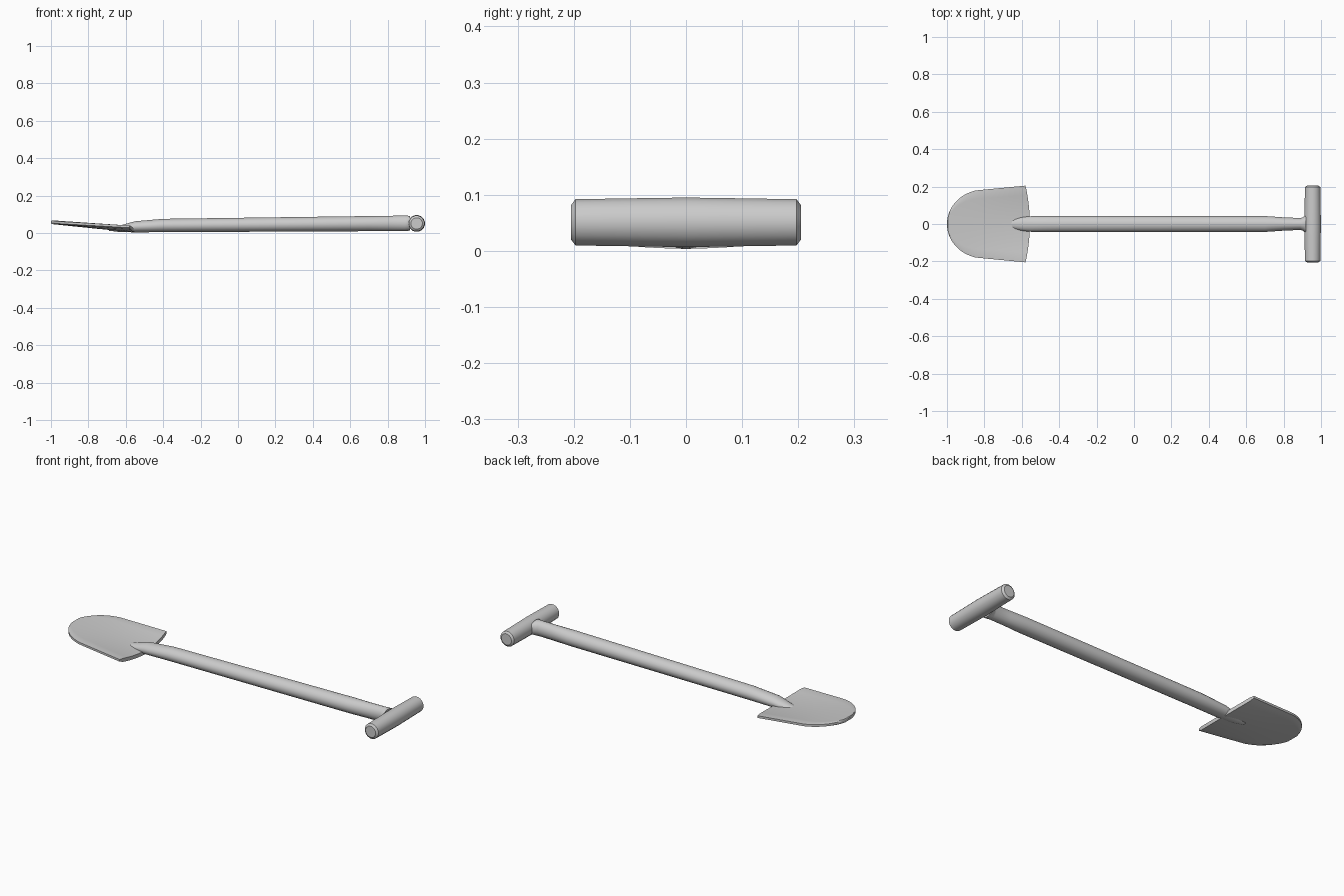
import bpy, bmesh, math
from mathutils import Vector

if "Cube" in bpy.data.objects:
    bpy.data.objects.remove(bpy.data.objects["Cube"])


def finish(name, bm, angle=40):
    bmesh.ops.recalc_face_normals(bm, faces=bm.faces)
    mesh = bpy.data.meshes.new(name)
    bm.to_mesh(mesh)
    bm.free()
    obj = bpy.data.objects.new(name, mesh)
    bpy.context.collection.objects.link(obj)
    bpy.ops.object.select_all(action='DESELECT')
    obj.select_set(True)
    bpy.context.view_layer.objects.active = obj
    bpy.ops.object.shade_smooth_by_angle(angle=math.radians(angle))
    return obj


def loft(name, sections, u, v, sides, angle=40):
    """Skin elliptical sections: (centre, radius along u, radius along v)."""
    bm = bmesh.new()
    rings = []
    for c, ru, rv in sections:
        ring = []
        for i in range(sides):
            a = 2 * math.pi * (i + 0.5) / sides
            ring.append(bm.verts.new(Vector(c) + Vector(u) * ru * math.cos(a)
                                     + Vector(v) * rv * math.sin(a)))
        rings.append(ring)
    for r0, r1 in zip(rings, rings[1:]):
        for i in range(sides):
            j = (i + 1) % sides
            bm.faces.new((r0[i], r0[j], r1[j], r1[i]))
    bm.faces.new(rings[0])
    bm.faces.new(rings[-1])
    return finish(name, bm, angle)


# Blade: dished sheet with a rounded tip and a bowed rear edge
def half_width(x):
    if x < -0.84:
        return 0.184 * math.sqrt(max(0.0, 1 - ((x + 0.80) / 0.2) ** 2))
    return 0.18 + 0.025 * (x + 0.84) / 0.26


ROWS, COLS, THICK = 24, 16, 0.02
bm = bmesh.new()
grid = []
for r in range(ROWS + 1):
    s = (r / ROWS) ** 1.5
    x = -0.999 + 0.419 * s
    w = max(half_width(x), 0.004)
    row = []
    for c in range(COLS + 1):
        v = 2 * c / COLS - 1
        z = 0.048 - 0.044 * s + 0.02 * s * v * v
        bow = 0.023 * (1 - v * v) * s ** 3
        rim = 0.004 if abs(v) == 1 or r == 0 else 0.0
        row.append((bm.verts.new((x + bow, v * w, z + rim)),
                    bm.verts.new((x + bow, v * w, z + THICK - rim))))
    grid.append(row)
for k in (0, 1):
    for r in range(ROWS):
        for c in range(COLS):
            bm.faces.new((grid[r][c][k], grid[r][c + 1][k],
                          grid[r + 1][c + 1][k], grid[r + 1][c][k]))
boundary = [e for e in bm.edges if e.is_boundary]
bmesh.ops.bridge_loops(bm, edges=boundary)
finish("blade", bm)

# Shaft: round pole flattening into the blade, narrowing then flaring at the grip
shaft = [(-0.69, 0.018, 0.012, 0.006), (-0.64, 0.022, 0.028, 0.016),
         (-0.59, 0.028, 0.038, 0.024), (-0.55, 0.033, 0.042, 0.030),
         (-0.40, 0.040, 0.043, 0.036), (0.70, 0.050, 0.043, 0.041),
         (0.80, 0.051, 0.036, 0.041), (0.89, 0.052, 0.032, 0.042),
         (0.905, 0.052, 0.037, 0.042), (0.92, 0.052, 0.052, 0.038)]
loft("shaft", [((x, 0, z), ry, rz) for x, z, ry, rz in shaft],
     (0, 1, 0), (0, 0, 1), 20)

# Grip: cross bar, slightly fuller in the middle, with chamfered ends
half = [(0.0, 0.045), (0.07, 0.044), (0.197, 0.042), (0.205, 0.031)]
profile = [(-y, r) for y, r in reversed(half[1:])] + half
loft("grip", [((0.955, y, 0.051), r, r) for y, r in profile],
     (1, 0, 0), (0, 0, 1), 16, 30)
